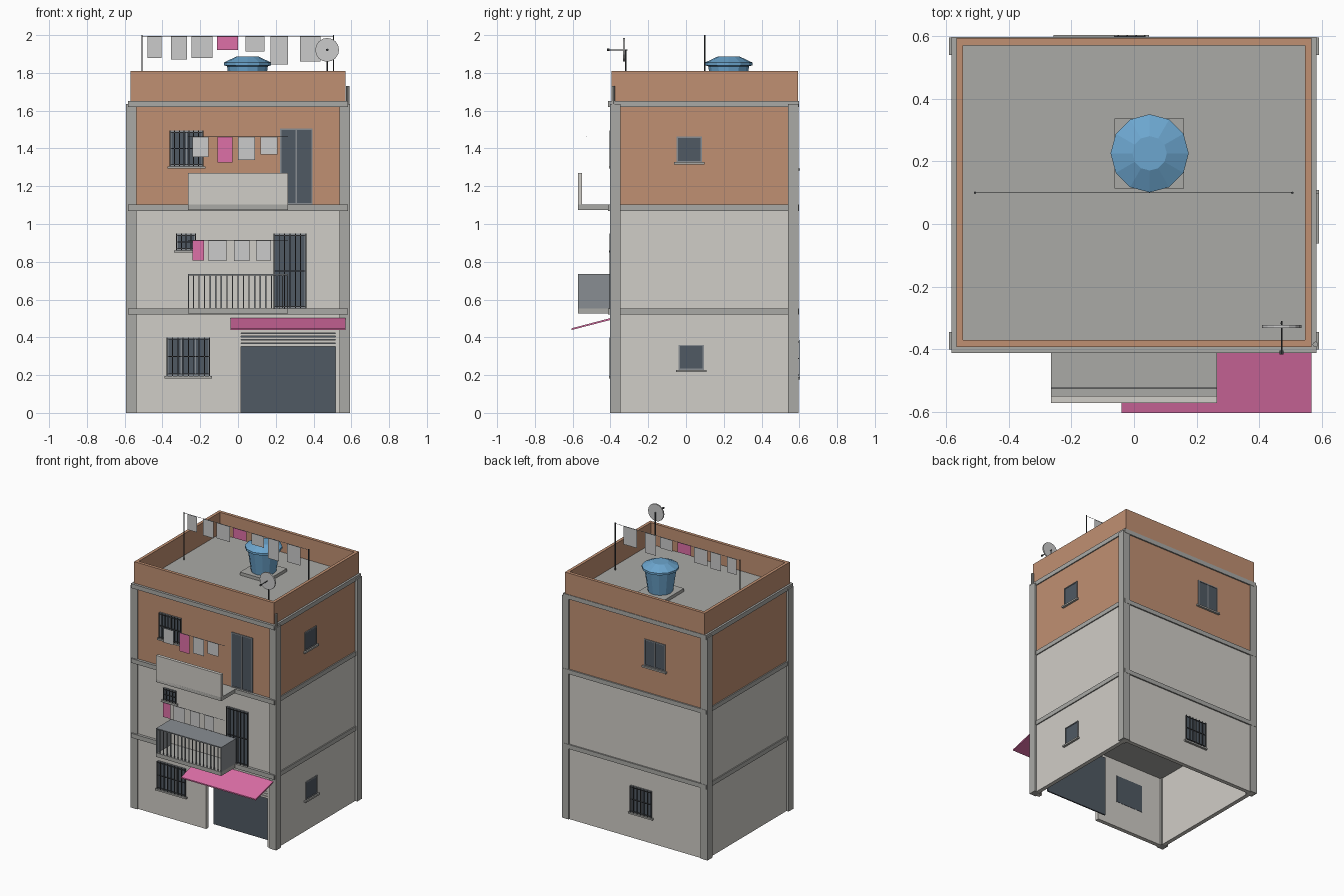
import bpy, bmesh, math
from mathutils import Vector, Matrix

if "Cube" in bpy.data.objects:
    bpy.data.objects.remove(bpy.data.objects["Cube"])

def mat(name, r, g, b):
    m = bpy.data.materials.new(name)
    m.diffuse_color = (r, g, b, 1)
    m.use_nodes = True
    m.node_tree.nodes["Principled BSDF"].inputs["Base Color"].default_value = m.diffuse_color
    return m

WALL = mat("plaster", 0.63, 0.61, 0.57)
CONC = mat("concrete", 0.40, 0.40, 0.38)
BRICK = mat("terracotta", 0.53, 0.28, 0.17)
GLASS = mat("dark_glass", 0.08, 0.10, 0.125)
IRON = mat("iron", 0.05, 0.055, 0.06)
STEEL = mat("steel", 0.25, 0.27, 0.29)
PINK = mat("pink", 0.73, 0.16, 0.39)
BLUE = mat("blue", 0.15, 0.38, 0.62)
CLOTH = mat("cloth", 0.65, 0.65, 0.64)

def finish(name, bm, m):
    bmesh.ops.recalc_face_normals(bm, faces=bm.faces)
    me = bpy.data.meshes.new(name)
    bm.to_mesh(me)
    bm.free()
    ob = bpy.data.objects.new(name, me)
    me.materials.append(m)
    bpy.context.collection.objects.link(ob)
    return ob

def boxes(name, m, *bs):
    """Each box is (x0, x1, y0, y1, z0, z1)."""
    bm = bmesh.new()
    for x0, x1, y0, y1, z0, z1 in bs:
        c = Matrix.Translation(((x0 + x1) / 2, (y0 + y1) / 2, (z0 + z1) / 2))
        s = Matrix.Diagonal((abs(x1 - x0), abs(y1 - y0), abs(z1 - z0), 1))
        bmesh.ops.create_cube(bm, size=1, matrix=c @ s)
    return finish(name, bm, m)

def rods(name, m, r, *segs, n=6):
    bm = bmesh.new()
    for a, b in segs:
        a, b = Vector(a), Vector(b)
        rot = (b - a).to_track_quat('Z', 'Y').to_matrix().to_4x4()
        bmesh.ops.create_cone(bm, cap_ends=True, segments=n, radius1=r, radius2=r,
                              depth=(b - a).length, matrix=Matrix.Translation((a + b) / 2) @ rot)
    return finish(name, bm, m)

def lathe(name, m, profile, n, center):
    bm = bmesh.new()
    rings = [[bm.verts.new((center[0] + r * math.sin(2 * math.pi * i / n),
                            center[1] + r * math.cos(2 * math.pi * i / n), z))
              for i in range(n)] for r, z in profile]
    for a, b in zip(rings, rings[1:]):
        for i in range(n):
            bm.faces.new((a[i], a[(i + 1) % n], b[(i + 1) % n], b[i]))
    bm.faces.new(rings[0])
    bm.faces.new(rings[-1])
    return finish(name, bm, m)

X, Y0, Y1 = 0.575, -0.392, 0.588      # outer wall planes
T = 0.03                              # wall thickness

# Ground floor: hollow, open underneath, garage opening at the front
G0, G1, GT = 0.015, 0.515, 0.44
boxes("ground_walls", WALL,
      (-X, -X + T, Y0, Y1, 0, 0.53), (X - T, X, Y0, Y1, 0, 0.53),
      (-X + T, X - T, Y1 - T, Y1, 0, 0.53), (-X + T, G0, Y0, Y0 + T, 0, 0.53),
      (G1, X - T, Y0, Y0 + T, 0, 0.53), (G0, G1, Y0, Y0 + T, GT, 0.53))
boxes("garage_back_panel", GLASS, (G0 - 0.005, G1 + 0.005, -0.30, -0.29, 0, 0.45))
boxes("shutter_slats", WALL, *[(G0, G1, -0.385, -0.37, 0.352 + i * 0.018, 0.367 + i * 0.018)
                               for i in range(5)])

# Upper floors, slabs, corner columns, parapet
boxes("middle_walls", WALL, (-X, X, Y0, Y1, 0.54, 1.08))
boxes("top_walls", BRICK, (-X, X, Y0, Y1, 1.09, 1.63))
for i, z in enumerate((0.52, 1.07, 1.62)):
    boxes(f"floor_slab_{i + 1}", CONC, (-0.583, 0.583, -0.412, 0.598, z, z + 0.032))
boxes("columns", CONC, *[(s * 0.537, s * 0.592, y, y + 0.056, 0, 1.635)
                         for s in (-1, 1) for y in (-0.402, 0.54)])
boxes("parapet", BRICK, (-0.568, 0.568, -0.394, -0.371, 1.65, 1.81),
      (-0.568, 0.568, 0.571, 0.594, 1.65, 1.81),
      (-0.568, -0.546, -0.371, 0.571, 1.65, 1.81), (0.546, 0.568, -0.371, 0.571, 1.65, 1.81))
rods("drain_pipe", CONC, 0.009, ((0.58, -0.385, 0), (0.58, -0.385, 1.73)), n=8)

def opening(name, side, u0, u1, z0, z1, grille=0, sill=True, mullions=1):
    """Window or door on the front (F), right (R) or back (B) wall; w is distance out of the wall."""
    def b(ua, ub, wa, wb, za, zb):
        if side == 'F':
            return (ua, ub, Y0 - wb, Y0 - wa, za, zb)
        if side == 'B':
            return (ua, ub, Y1 + wa, Y1 + wb, za, zb)
        return (X + wa, X + wb, ua, ub, za, zb)
    f = 0.007
    boxes(name + "_pane", GLASS, b(u0, u1, -T - 0.002, 0.002, z0, z1))
    bars = [(u0, u0 + f), (u1 - f, u1)]
    for k in range(mullions):
        c = u0 + (u1 - u0) * (k + 1) / (mullions + 1)
        bars.append((c - f / 2, c + f / 2))
    boxes(name + "_frame", STEEL, *[b(p, q, 0, 0.006, z0, z1) for p, q in bars],
          b(u0, u1, 0, 0.006, z0, z0 + f), b(u0, u1, 0, 0.006, z1 - f, z1))
    if sill:
        boxes(name + "_sill", CONC, b(u0 - 0.013, u1 + 0.013, 0, 0.016, z0 - 0.012, z0))
    if grille:
        h = 0.0025
        cs = [u0 + (u1 - u0) * k / grille for k in range(grille + 1)]
        zs = [z0 + 0.01, (z0 + z1) / 2, z1 - 0.01]
        boxes(name + "_grille", IRON, *[b(c - h, c + h, 0.009, 0.014, z0, z1) for c in cs],
              *[b(u0, u1, 0.008, 0.013, z - h, z + h) for z in zs])

opening("ground_window", 'F', -0.375, -0.15, 0.195, 0.40, 8, mullions=2)
opening("middle_window", 'F', -0.325, -0.225, 0.86, 0.95, 4)
opening("middle_door", 'F', 0.19, 0.36, 0.553, 0.95, 6, sill=False)
opening("top_window", 'F', -0.36, -0.185, 1.305, 1.495, 7)
opening("top_door", 'F', 0.222, 0.395, 1.103, 1.505, sill=False)
opening("side_ground_window", 'R', -0.04, 0.095, 0.228, 0.36, mullions=0)
opening("side_top_window", 'R', -0.05, 0.085, 1.327, 1.463, mullions=0)
opening("back_ground_window", 'B', -0.135, 0.035, 0.19, 0.385, 6)
opening("back_top_window", 'B', -0.245, -0.075, 1.295, 1.49)

# Sloping awning
bm = bmesh.new()
prof = [(-0.40, 0.502), (-0.605, 0.448), (-0.605, 0.439), (-0.40, 0.492)]
a, b = [[bm.verts.new((x, y, z)) for y, z in prof] for x in (-0.04, 0.568)]
bm.faces.new(a)
bm.faces.new(b)
for i in range(4):
    bm.faces.new((a[i], a[i - 1], b[i - 1], b[i]))
finish("awning", bm, PINK)

# Balconies
B = 0.265
boxes("middle_balcony_slab", CONC, (-B, B, -0.573, -0.39, 0.525, 0.553))
boxes("balcony_railing", STEEL, (-B, B, -0.573, -0.40, 0.728, 0.735),
      (-B, -B + 0.006, -0.573, -0.40, 0.553, 0.73), (B - 0.006, B, -0.573, -0.40, 0.553, 0.73),
      *[(x - 0.003, x + 0.003, -0.573, -0.567, 0.553, 0.73)
        for x in [-B + 2 * B * k / 18 for k in range(1, 18)]])
boxes("top_balcony_slab", CONC, (-B, B, -0.573, -0.39, 1.075, 1.102))
boxes("top_balcony_parapet", WALL, (-B, B, -0.573, -0.55, 1.075, 1.27))

# Laundry on lines: (x0, x1, bottom z, colour)
def laundry(name, x0, x1, y, z, items):
    rods(name + "_line", STEEL, 0.0015, ((x0, y, z), (x1, y, z)), n=4)
    for i, (a, b, lo, m) in enumerate(items):
        bm = bmesh.new()
        bm.faces.new([bm.verts.new(p) for p in ((a, y, lo), (b, y, lo), (b, y, z), (a, y, z))])
        finish(f"{name}_cloth_{i + 1}", bm, m)

laundry("middle_laundry", -B, B, -0.527, 0.915,
        [(-0.24, -0.18, 0.808, PINK), (-0.155, -0.06, 0.805, CLOTH),
         (-0.02, 0.06, 0.805, CLOTH), (0.095, 0.175, 0.808, CLOTH)])
laundry("top_laundry", -B, B, -0.525, 1.462,
        [(-0.24, -0.155, 1.355, CLOTH), (-0.108, -0.028, 1.325, PINK),
         (0.0, 0.09, 1.34, CLOTH), (0.12, 0.21, 1.368, CLOTH)])
laundry("roof_laundry", -0.508, 0.506, 0.10, 1.995,
        [(-0.48, -0.405, 1.88, CLOTH), (-0.355, -0.27, 1.872, CLOTH),
         (-0.245, -0.135, 1.88, CLOTH), (-0.112, 0, 1.92, PINK), (0.04, 0.14, 1.912, CLOTH),
         (0.172, 0.265, 1.845, CLOTH), (0.327, 0.437, 1.86, CLOTH)])
rods("laundry_posts", IRON, 0.004, *[((x, 0.10, 1.65), (x, 0.10, 2.0)) for x in (-0.508, 0.506)])

# Water tank on its plinth
boxes("tank_plinth", CONC, (-0.063, 0.16, 0.113, 0.338, 1.65, 1.675))
lathe("water_tank", BLUE, [(0.085, 1.675), (0.108, 1.835), (0.125, 1.84), (0.125, 1.855),
                           (0.055, 1.888)], 12, (0.05, 0.226))

# Satellite dish
rods("dish_mast", IRON, 0.004, ((0.472, -0.318, 1.65), (0.472, -0.318, 1.92)))
rods("dish", CLOTH, 0.063, ((0.472, -0.333, 1.922), (0.472, -0.323, 1.922)), n=16)
rods("dish_arm", IRON, 0.003, ((0.472, -0.31, 1.922), (0.472, -0.41, 1.922)))
rods("dish_feed", IRON, 0.007, ((0.472, -0.405, 1.922), (0.472, -0.418, 1.922)))
